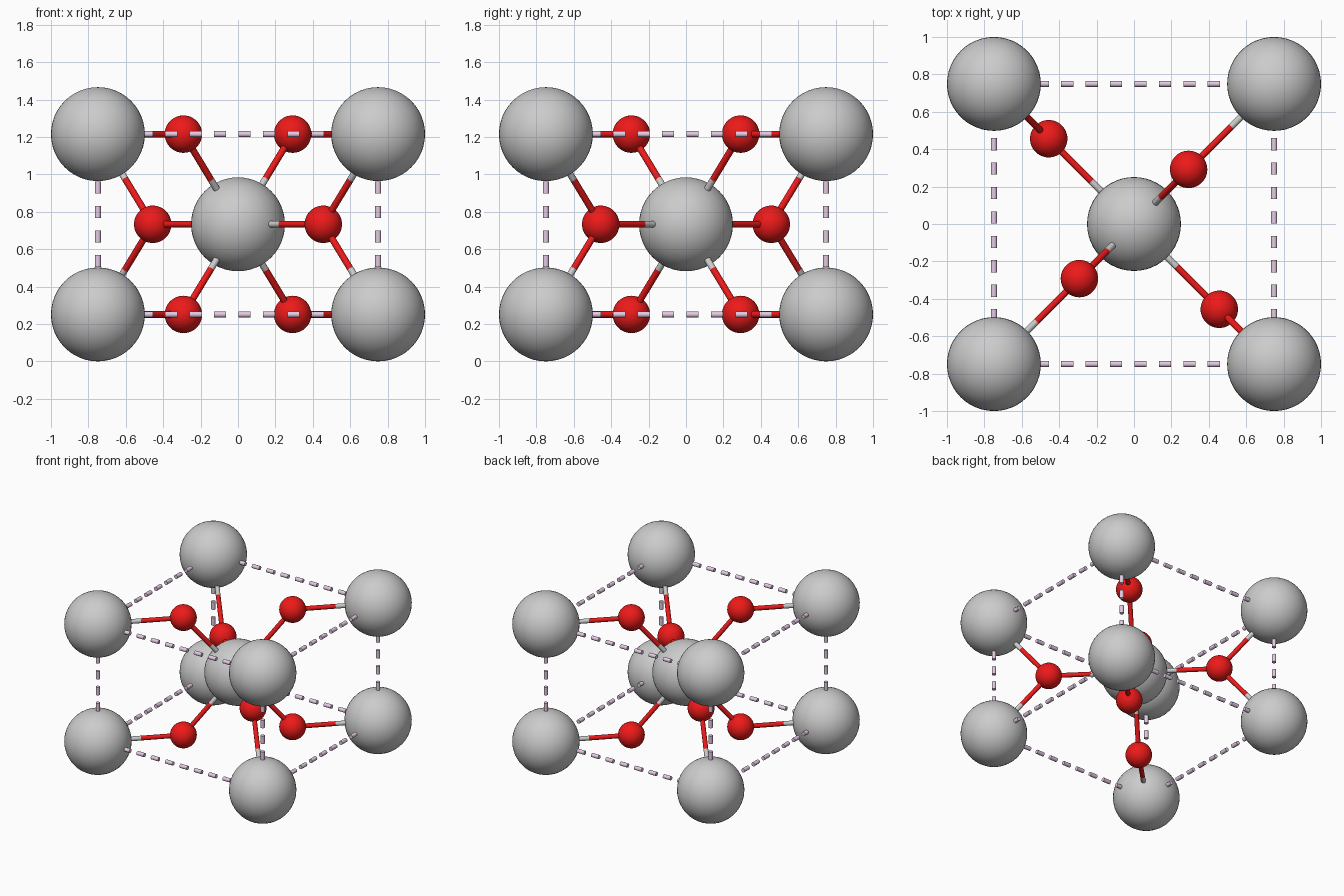
import bpy
from mathutils import Vector

if "Cube" in bpy.data.objects:
    bpy.data.objects.remove(bpy.data.objects["Cube"])

H, Z0, Z1 = 0.749, 0.251, 1.215      # half cell width, cell bottom and top
ZM = (Z0 + Z1) / 2
R_BIG, R_SMALL, R_BOND, R_DASH = 0.251, 0.1, 0.018, 0.016


def material(name, color):
    m = bpy.data.materials.new(name)
    m.diffuse_color = color
    m.use_nodes = True
    m.node_tree.nodes["Principled BSDF"].inputs["Base Color"].default_value = m.diffuse_color
    return m


red = material("red", (0.85, 0.01, 0.01, 1))
plum = material("plum", (0.78, 0.6, 0.78, 1))


def finish(name, mat):
    ob = bpy.context.object
    ob.name = name
    if mat:
        ob.data.materials.append(mat)
    bpy.ops.object.shade_smooth_by_angle()
    return ob


def ball(name, pos, r, mat=None):
    bpy.ops.mesh.primitive_uv_sphere_add(segments=48, ring_count=24, radius=r, location=pos)
    return finish(name, mat)


def rod(name, a, b, r, mat=None):
    a, b = Vector(a), Vector(b)
    d = b - a
    bpy.ops.mesh.primitive_cylinder_add(vertices=20, radius=r, depth=d.length,
                                        location=(a + b) / 2,
                                        rotation=d.to_track_quat('Z', 'Y').to_euler())
    return finish(name, mat)


def bond(metal, oxygen):
    # grey half next to the large atom, red half next to the small one
    mid = (Vector(metal) + Vector(oxygen)) / 2
    rod("bond_grey_half", metal, mid, R_BOND)
    rod("bond_red_half", mid, oxygen, R_BOND, red)


def dashes(start, axis, centers):
    for c in centers:
        p, q = Vector(start), Vector(start)
        p[axis] = c - 0.0325
        q[axis] = c + 0.0325
        rod("cell_edge_dash", p, q, R_DASH, plum)


# large atoms: eight corners and the body centre
center = (0, 0, ZM)
ball("center_atom", center, R_BIG)
for x in (-H, H):
    for y in (-H, H):
        for z in (Z0, Z1):
            ball("corner_atom", (x, y, z), R_BIG)

# small atoms and their bonds
for s in (-1, 1):
    for z in (Z0, Z1):
        o = (s * 0.292, s * 0.292, z)
        ball("face_small_atom", o, R_SMALL, red)
        bond(center, o)
        bond((s * H, s * H, z), o)
    o = (s * 0.456, -s * 0.456, ZM)
    ball("middle_small_atom", o, R_SMALL, red)
    bond(center, o)
    for z in (Z0, Z1):
        bond((s * H, -s * H, z), o)

# dashed cell edges
P = 0.1305
flat = [0.035 + P * k for k in range(-5, 6)]
upright = [ZM + P * (k + 0.5) for k in range(-3, 3)]
for s in (-H, H):
    for z in (Z0, Z1):
        dashes((0, s, z), 0, flat)
        dashes((s, 0, z), 1, flat)
    for t in (-H, H):
        dashes((s, t, 0), 2, upright)
